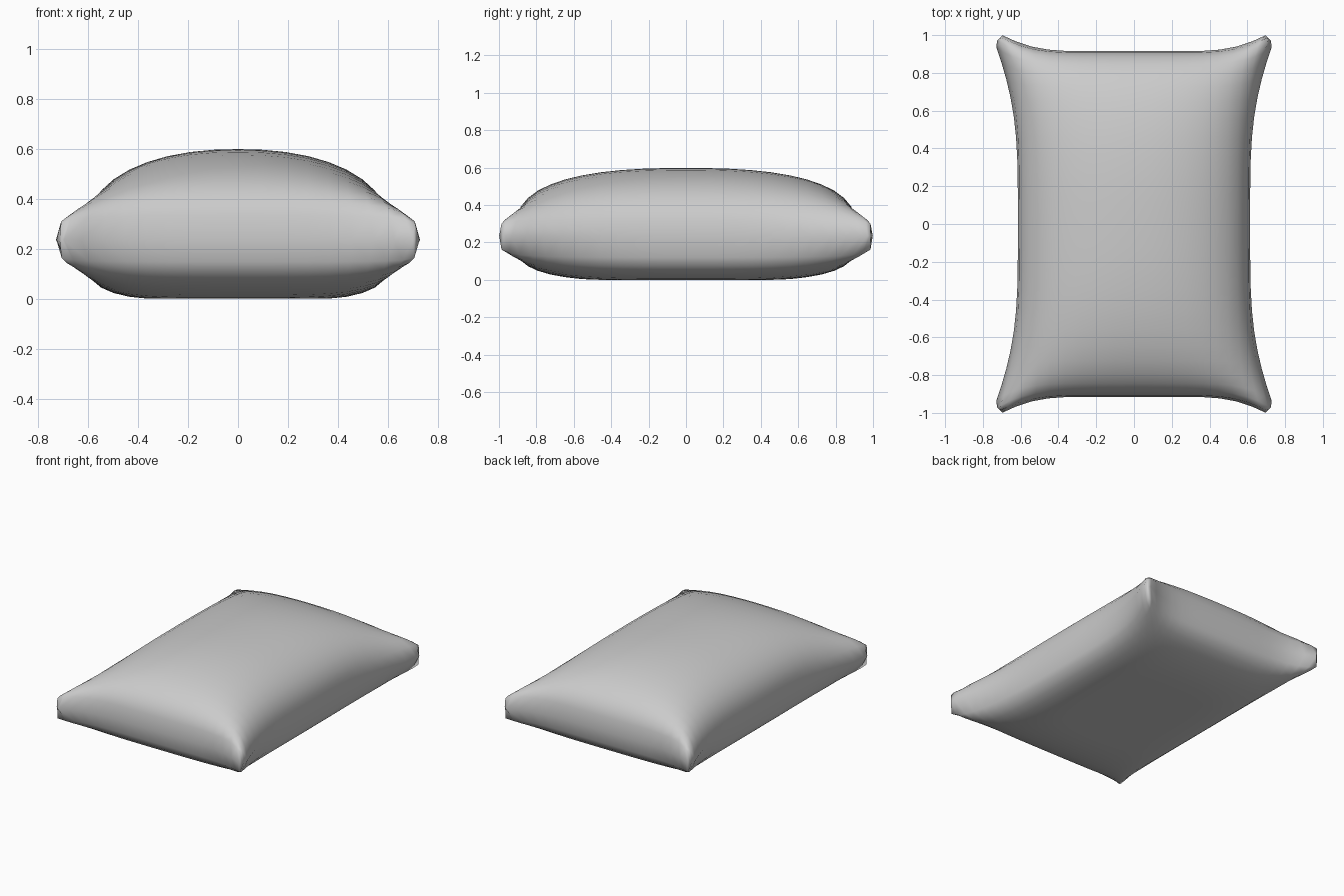
import bpy
import bmesh
import math

cube = bpy.data.objects.get("Cube")
if cube:
    bpy.data.objects.remove(cube, do_unlink=True)

HALF_W, HALF_L, SEAM_Z, TOP_Z = 0.615, 0.915, 0.235, 0.598


def dome(t, power, root):
    """Rounded profile: 1 in the middle, 0 at the seam."""
    return max(0.0, 1 - abs(t) ** power) ** root


def blend(f, g):
    """Join two profiles, keeping the corners plump."""
    if min(f, g) < 0.001:
        return 0.0
    return (f ** -2 + g ** -2 - 1) ** -0.5


def outline(u, v, puff):
    """Rectangle with pointed, slightly blunted corners pulled out at the seam."""
    a, b = abs(u), abs(v)
    pull = 1 - puff
    x = HALF_W * a + 0.155 * pull * a ** 6 * b ** 4
    y = HALF_L * b + 0.13 * pull * b ** 5 * a ** 8
    cut = max(0.0, x + y - 1.695) / 2
    return math.copysign(x - cut, u), math.copysign(y - cut, v)


def upper(u, v):
    puff = blend(dome(u, 2.2, 0.41), dome(v, 2.5, 0.34))
    return puff, SEAM_Z + (TOP_Z - SEAM_Z) * puff


def lower(u, v):
    puff = blend(dome(u, 4.0, 0.25), dome(v, 3.5, 0.29))
    return puff, max(0.0, SEAM_Z * (1 - 1.04 * puff))


# Two puffed sheets joined along the seam
bm = bmesh.new()
for profile in (upper, lower):
    sheet = bmesh.ops.create_grid(bm, x_segments=20, y_segments=24, size=1)["verts"]
    for vert in sheet:
        u, v = (math.sin(c * math.pi / 2) for c in vert.co.xy)
        puff, z = profile(u, v)
        vert.co = (*outline(u, v, puff), z)
bmesh.ops.remove_doubles(bm, verts=bm.verts, dist=0.0005)
bmesh.ops.recalc_face_normals(bm, faces=bm.faces)
for face in bm.faces:
    face.smooth = True

mesh = bpy.data.meshes.new("pillow")
bm.to_mesh(mesh)
bm.free()
pillow = bpy.data.objects.new("pillow", mesh)
bpy.context.collection.objects.link(pillow)

# Plain grey cloth
cloth = bpy.data.materials.new("grey_cloth")
cloth.use_nodes = True
grey = (0.6, 0.6, 0.6, 1)
cloth.diffuse_color = grey
cloth.node_tree.nodes["Principled BSDF"].inputs["Base Color"].default_value = grey
mesh.materials.append(cloth)
